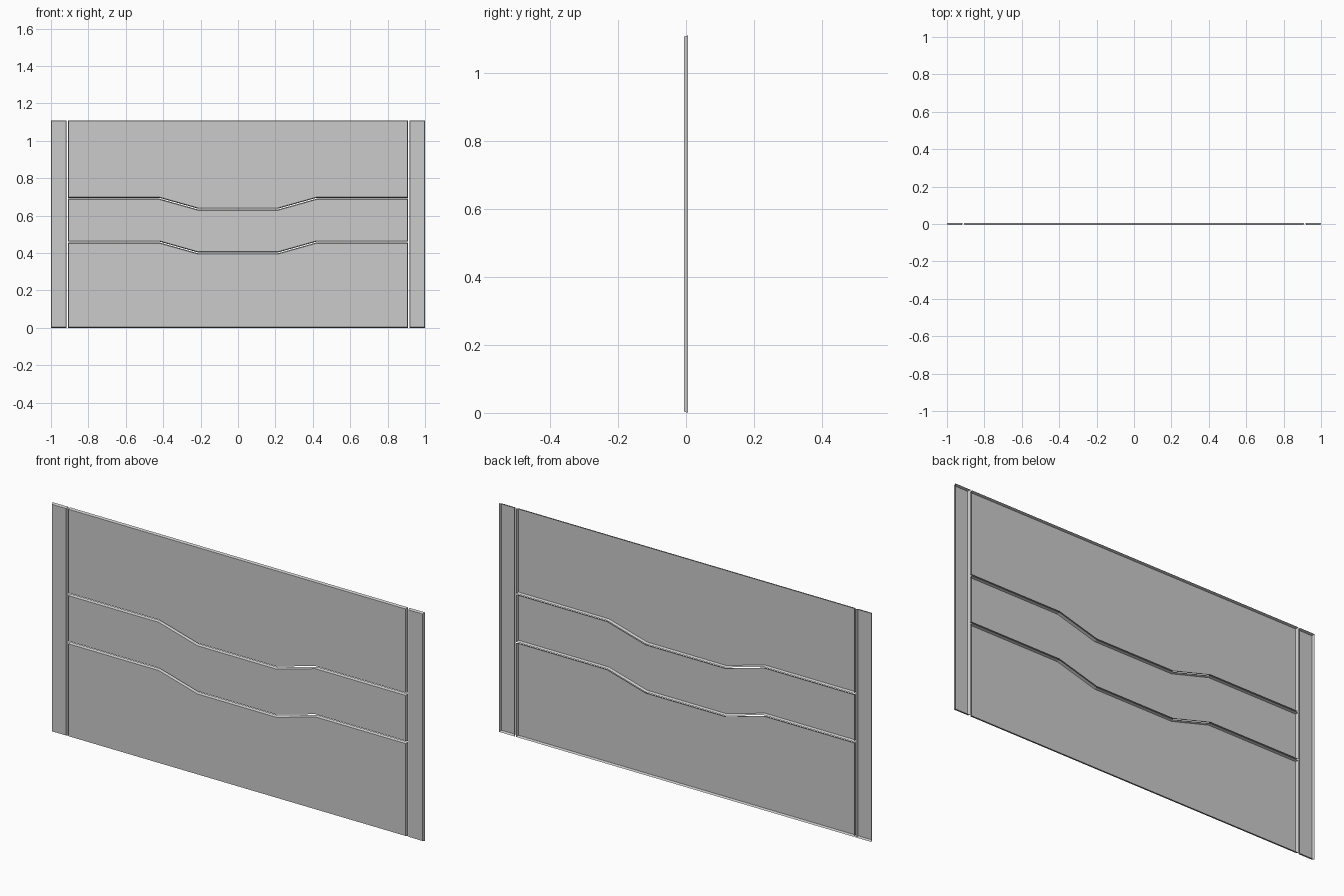
import bpy, bmesh

if "Cube" in bpy.data.objects:
    bpy.data.objects.remove(bpy.data.objects["Cube"])

HALF_DEPTH = 0.0065
CHAMFER = 0.004
TOP = 1.11
EDGE = 0.909      # half width of the centre panels
GAP = 0.005       # slit between panels at the back edge


def panel(name, outline):
    """Open-backed sheet panel with a chamfered rim; outline is (x, z), counter-clockwise from the front."""
    bm = bmesh.new()
    face = bm.faces.new([bm.verts.new((x, HALF_DEPTH, z)) for x, z in outline])
    bm.normal_update()
    bmesh.ops.inset_region(bm, faces=[face], thickness=CHAMFER,
                           use_boundary=True, use_even_offset=True)
    for v in face.verts:
        v.co.y = -HALF_DEPTH
    bm.normal_update()
    mesh = bpy.data.meshes.new(name)
    bm.to_mesh(mesh)
    bm.free()
    obj = bpy.data.objects.new(name, mesh)
    bpy.context.collection.objects.link(obj)
    return obj


def wave(z):
    """Left-to-right seam line with the dipped middle."""
    dip = z - 0.058
    return [(-EDGE, z), (-0.42, z), (-0.213, dip),
            (0.213, dip), (0.42, z), (EDGE, z)]


def band(name, lower, upper):
    panel(name, lower + upper[::-1])


low, high, g = 0.459, 0.693, GAP / 2
floor = [(-EDGE, 0), (EDGE, 0)]
ceiling = [(-EDGE, TOP), (EDGE, TOP)]

# Three centre panels
band("lower_panel", floor, wave(low - g))
band("middle_panel", wave(low + g), wave(high - g))
band("upper_panel", wave(high + g), ceiling)

# Side strips
inner = EDGE + 0.007
for side, x0, x1 in (("left", -1, -inner), ("right", inner, 1)):
    panel(side + "_strip", [(x0, 0), (x1, 0), (x1, TOP), (x0, TOP)])
